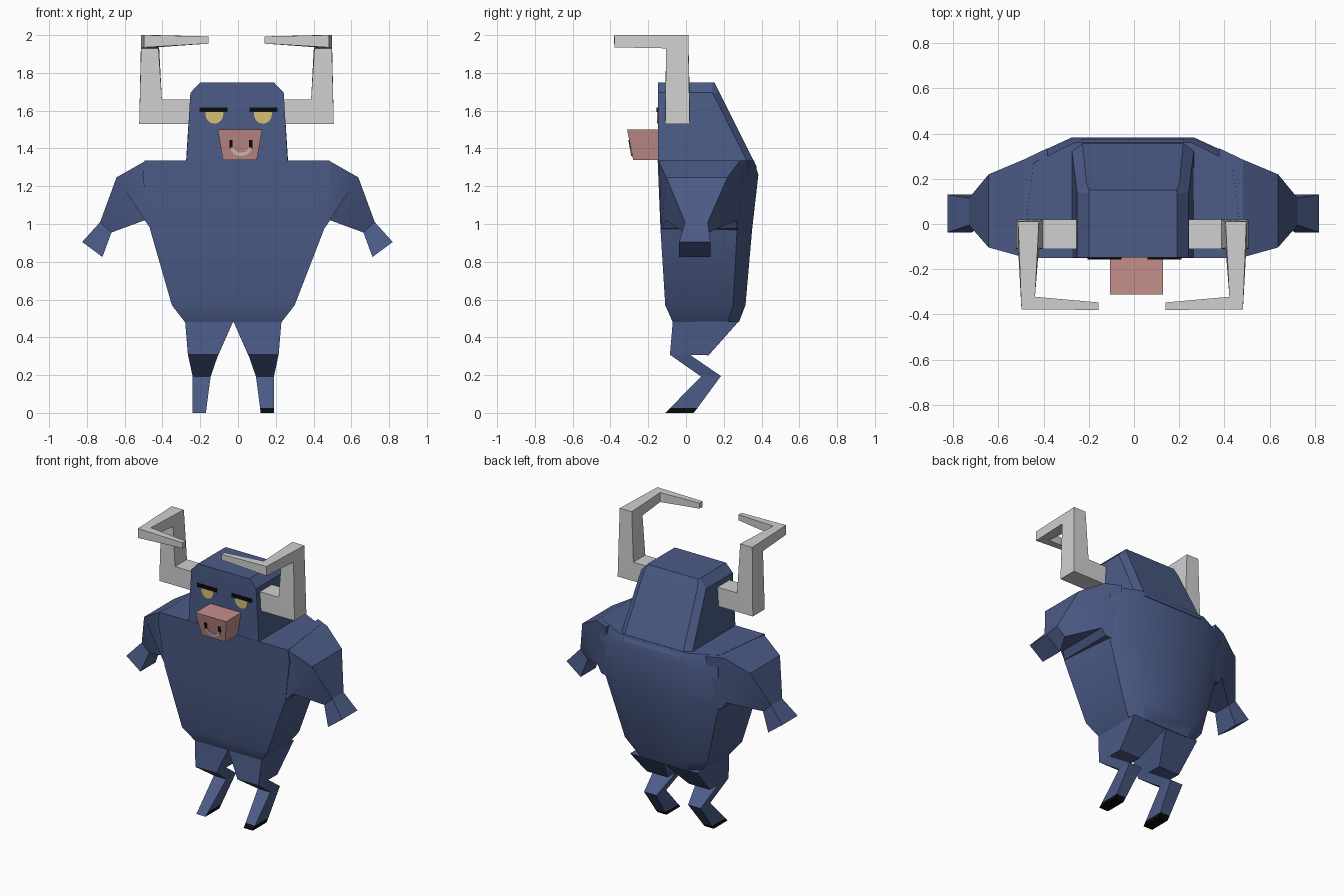
import bpy, bmesh, math

if "Cube" in bpy.data.objects:
    bpy.data.objects.remove(bpy.data.objects["Cube"])


def material(name, r, g, b):
    lin = [((v / 255 + 0.055) / 1.055) ** 2.4 if v > 10 else v / 255 / 12.92 for v in (r, g, b)]
    m = bpy.data.materials.new(name)
    m.diffuse_color = (*lin, 1)
    m.use_nodes = True
    m.node_tree.nodes["Principled BSDF"].inputs["Base Color"].default_value = m.diffuse_color
    return m


BLUE = material("blue_hide", 76, 92, 136)
GREY = material("horn_grey", 208, 208, 208)
PINK = material("snout_pink", 196, 143, 139)
YELLOW = material("eye_yellow", 214, 192, 115)
BLACK = material("black", 10, 10, 13)
RING = material("ring_pale", 218, 200, 198)


def loft(name, sections, mats, smooth=None, rule=None):
    """Skin a list of matching cross-sections and cap both ends."""
    bm = bmesh.new()
    rings = [[bm.verts.new(p) for p in s] for s in sections]
    n = len(rings[0])
    for a, b in zip(rings, rings[1:]):
        for i in range(n):
            j = (i + 1) % n
            bm.faces.new((a[i], a[j], b[j], b[i]))
    bm.faces.new(rings[0])
    bm.faces.new(rings[-1])
    bmesh.ops.recalc_face_normals(bm, faces=bm.faces)
    bm.normal_update()
    if rule:
        for f in bm.faces:
            f.material_index = rule(f)
    me = bpy.data.meshes.new(name)
    bm.to_mesh(me)
    bm.free()
    for m in mats:
        me.materials.append(m)
    ob = bpy.data.objects.new(name, me)
    bpy.context.collection.objects.link(ob)
    if smooth:
        bpy.ops.object.select_all(action='DESELECT')
        ob.select_set(True)
        bpy.context.view_layer.objects.active = ob
        bpy.ops.object.shade_smooth_by_angle(angle=math.radians(smooth))
    return ob


def placed(sections, side, c):
    """Put right-hand sections on either side of the line x = c."""
    return [[(c + side * x, y, z) for x, y, z in s] for s in sections]


def hexagon(z, c, yf, wf, ys, ws, yb, wb):
    """Body section: wide front, sides, narrower back."""
    return [(c - wf, yf, z), (c + wf, yf, z), (c + ws, ys, z),
            (c + wb, yb, z), (c - wb, yb, z), (c - ws, ys, z)]


# Torso
loft("torso", [
    hexagon(0.48, -0.025, -0.07, 0.255, 0.22, 0.25, 0.28, 0.17),
    hexagon(0.57, -0.025, -0.11, 0.325, 0.25, 0.315, 0.315, 0.21),
    hexagon(0.97, -0.005, -0.135, 0.46, 0.27, 0.43, 0.35, 0.25),
    hexagon(1.26, -0.005, -0.147, 0.50, 0.30, 0.45, 0.383, 0.27),
    hexagon(1.337, -0.005, -0.15, 0.49, 0.27, 0.44, 0.36, 0.26)], [BLUE], 28)

# Head
loft("head", [
    hexagon(1.30, -0.005, -0.148, 0.27, 0.34, 0.272, 0.375, 0.225),
    hexagon(1.695, -0.005, -0.149, 0.247, 0.14, 0.247, 0.178, 0.205),
    hexagon(1.75, -0.005, -0.149, 0.195, 0.135, 0.195, 0.15, 0.193)], [BLUE])


def slanted(top, bottom, yt, yb):
    """Quad with a top edge and a bottom edge, each spanning a y range."""
    (xt, zt), (xb, zb) = top, bottom
    return [(xt, yt[0], zt), (xt, yt[1], zt), (xb, yb[1], zb), (xb, yb[0], zb)]


wrist = slanted((0.727, 1.01), (0.667, 0.955), (-0.005, 0.115), (-0.01, 0.12))
arm = [slanted((0.38, 1.337), (0.38, 0.96), (-0.148, 0.335), (-0.13, 0.28)),
       slanted((0.485, 1.335), (0.46, 0.975), (-0.147, 0.285), (-0.132, 0.27)),
       slanted((0.64, 1.247), (0.49, 1.02), (-0.104, 0.22), (-0.105, 0.265)),
       wrist]
hand = [wrist, slanted((0.822, 0.905), (0.715, 0.825), (-0.037, 0.13), (-0.037, 0.13))]


def leg_section(outer, inner, front, back):
    return [(outer, *front), (inner, *front), (inner, *back), (outer, *back)]


thigh = [leg_section(0.255, 0.0, (-0.07, 0.485), (0.28, 0.485)),
         leg_section(0.24, 0.08, (-0.085, 0.308), (0.12, 0.305))]
shin = [leg_section(0.24, 0.08, (-0.085, 0.308), (0.02, 0.308)),
        leg_section(0.215, 0.12, (0.08, 0.192), (0.185, 0.195)),
        leg_section(0.215, 0.142, (-0.085, 0.025), (0.06, 0.025)),
        leg_section(0.215, 0.145, (-0.11, 0), (0.04, 0))]

# Horn: out, up, forward, then inward
horn = [
    [(0.22, 0.02, 1.53), (0.22, -0.11, 1.53), (0.22, -0.11, 1.66), (0.22, 0.02, 1.66)],
    [(0.515, 0.02, 1.53), (0.515, -0.11, 1.53), (0.395, -0.11, 1.66), (0.395, 0.02, 1.66)],
    [(0.505, 0.012, 2.0), (0.505, -0.105, 1.93), (0.413, -0.105, 1.93), (0.413, 0.012, 2.0)],
    [(0.49, -0.378, 2.0), (0.49, -0.378, 1.935), (0.43, -0.322, 1.935), (0.43, -0.322, 2.0)],
    [(0.148, -0.38, 1.993), (0.148, -0.38, 1.955), (0.148, -0.347, 1.955), (0.148, -0.347, 1.993)]]

# Limbs and horns on both sides
for label, s in (("left", -1), ("right", 1)):
    def hoof(f, s=s):
        low = all(v.co.z < 0.03 for v in f.verts)
        return int(low and not (s < 0 and f.normal.y < -0.3 and f.normal.z > -0.9))

    loft(label + "_arm", placed(arm, s, -0.003), [BLUE], 28)
    loft(label + "_hand", placed(hand, s, -0.003), [BLUE])
    loft(label + "_thigh", placed(thigh, s, -0.025), [BLUE])
    loft(label + "_shin", placed(shin, s, -0.025), [BLUE, BLACK], rule=hoof)
    loft(label + "_horn", placed(horn, s, -0.008), [GREY])

# Snout
loft("snout", [
    [(-0.08, -0.28, 1.34), (0.10, -0.28, 1.34), (0.10, -0.14, 1.34), (-0.08, -0.14, 1.34)],
    [(-0.107, -0.312, 1.5), (0.128, -0.312, 1.5), (0.128, -0.14, 1.5), (-0.107, -0.14, 1.5)]], [PINK])


def plate(name, outline, front, mat, t=0.004):
    """Thin plate with an x-z outline lying on the surface y = front(z)."""
    loft(name, [[(x, front(z) - t, z) for x, z in outline],
                [(x, front(z) + 0.002, z) for x, z in outline]], [mat])


def face(z):
    return -0.149


def nose(z):
    return -0.28 - 0.2 * (z - 1.34)


def box(x0, x1, z0, z1):
    return [(x0, z0), (x1, z0), (x1, z1), (x0, z1)]


# Eyes, brows and nostrils
for label, xe, xb, xn in (("left", -0.125, -0.13, -0.037), ("right", 0.132, 0.135, 0.068)):
    eye = [(xe + 0.048 * math.cos(a), 1.583 + 0.052 * math.sin(a))
           for a in (math.pi * (1 + i / 8) for i in range(9))]
    plate(label + "_eye", eye + [(xe + 0.045, 1.6), (xe - 0.045, 1.6)], face, YELLOW)
    plate(label + "_brow", box(xb - 0.075, xb + 0.075, 1.592, 1.616), face, BLACK, 0.007)
    plate(label + "_nostril", box(xn - 0.009, xn + 0.009, 1.40, 1.445), nose, BLACK)

# Nose ring
angles = [math.pi * (1 + i / 10) for i in range(11)]
outer = [(0.016 + 0.056 * math.cos(a), 1.405 + 0.045 * math.sin(a)) for a in angles]
inner = [(0.016 + 0.038 * math.cos(a), 1.405 + 0.027 * math.sin(a)) for a in reversed(angles)]
plate("nose_ring", outer + inner, nose, RING, 0.006)
